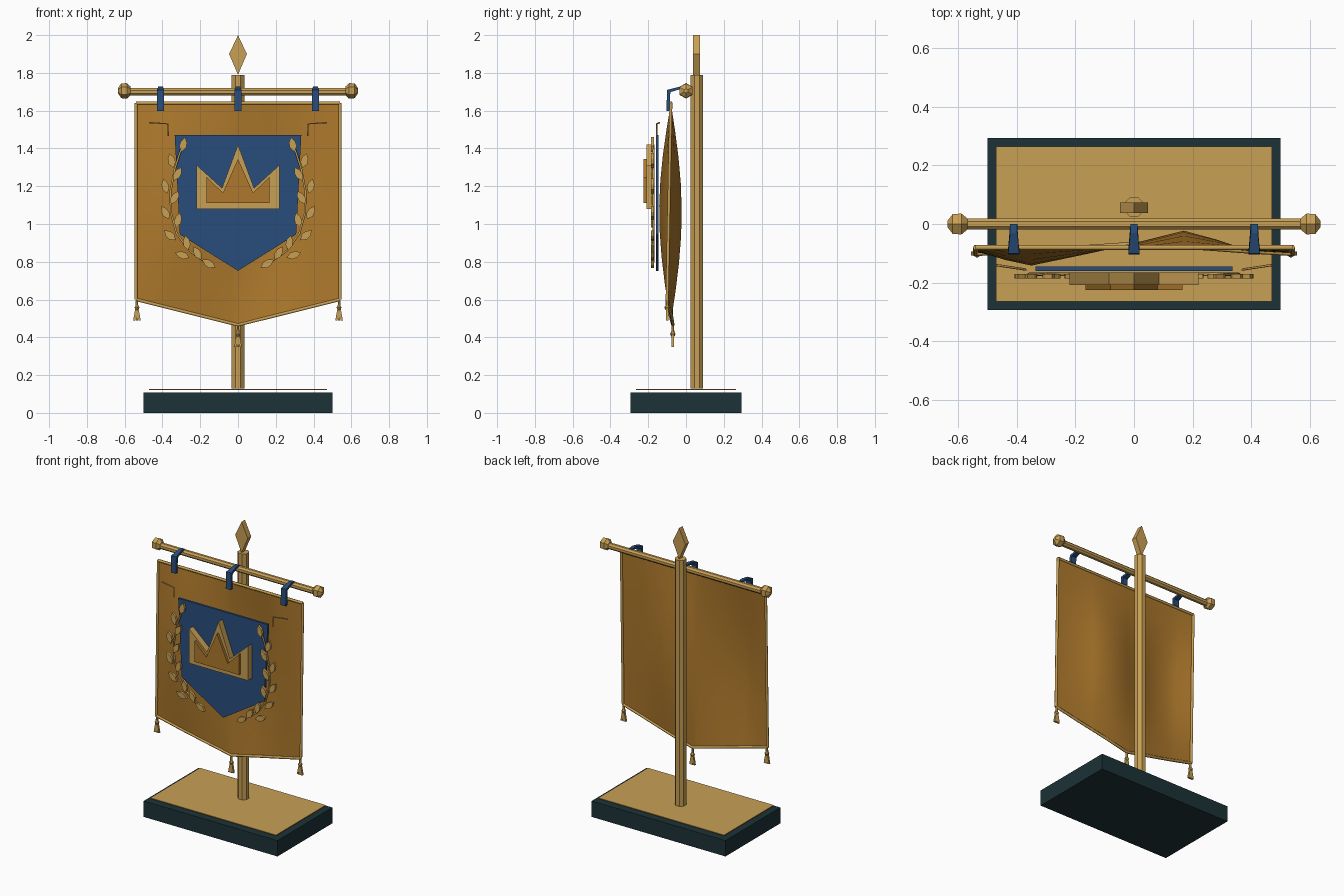
import bpy, bmesh, math
from mathutils import Vector

if "Cube" in bpy.data.objects:
    bpy.data.objects.remove(bpy.data.objects["Cube"])


def mat(name, rgb):
    m = bpy.data.materials.new(name)
    m.diffuse_color = (*rgb, 1)
    m.use_nodes = True
    m.node_tree.nodes["Principled BSDF"].inputs["Base Color"].default_value = m.diffuse_color
    return m


GOLD = mat("gold", (0.58, 0.35, 0.09))
CLOTH = mat("cloth", (0.42, 0.19, 0.025))
BLUE = mat("blue", (0.022, 0.075, 0.20))
DARK = mat("dark", (0.012, 0.032, 0.037))


def mesh(name, verts, faces, material, smooth=False):
    me = bpy.data.meshes.new(name)
    me.from_pydata(verts, [], faces)
    bm = bmesh.new()
    bm.from_mesh(me)
    bmesh.ops.recalc_face_normals(bm, faces=bm.faces)
    bm.to_mesh(me)
    bm.free()
    me.materials.append(material)
    for p in me.polygons:
        p.use_smooth = smooth
    ob = bpy.data.objects.new(name, me)
    bpy.context.collection.objects.link(ob)
    return ob


def box(name, x, y, z, material):
    return plate(name, [(x[0], z[0]), (x[1], z[0]), (x[1], z[1]), (x[0], z[1])], y[0], y[1], material)


def plate(name, outline, y0, y1, material):
    """Extrude an (x, z) outline from y0 to y1."""
    n = len(outline)
    verts = [(x, y, z) for y in (y0, y1) for x, z in outline]
    faces = [tuple(range(n)), tuple(range(n, 2 * n))]
    faces += [(i, (i + 1) % n, n + (i + 1) % n, n + i) for i in range(n)]
    return mesh(name, verts, faces, material)


def lathe(name, profile, sides, loc, material, axis="Z"):
    """Revolve a (radius, height) profile around z or x."""
    verts, faces = [], []
    for r, h in profile:
        for k in range(sides):
            a = 2 * math.pi * (k + 0.5) / sides
            c, s = r * math.cos(a), r * math.sin(a)
            v = (c, s, h) if axis == "Z" else (h, c, s)
            verts.append(tuple(Vector(v) + Vector(loc)))
    for j in range(len(profile) - 1):
        for k in range(sides):
            a, b = j * sides + k, j * sides + (k + 1) % sides
            faces.append((a, b, b + sides, a + sides))
    last = (len(profile) - 1) * sides
    faces += [tuple(range(sides)), tuple(range(last, last + sides))]
    return mesh(name, verts, faces, material)


def tube(name, pts, radius, material):
    cu = bpy.data.curves.new(name, "CURVE")
    cu.dimensions = "3D"
    cu.bevel_depth = radius
    cu.bevel_resolution = 1
    cu.use_fill_caps = True
    sp = cu.splines.new("POLY")
    sp.points.add(len(pts) - 1)
    for p, co in zip(sp.points, pts):
        p.co = (*co, 1)
    cu.materials.append(material)
    ob = bpy.data.objects.new(name, cu)
    bpy.context.collection.objects.link(ob)
    return ob


# Base, top plate, pole and finial
box("base", (-0.5, 0.5), (-0.293, 0.293), (0, 0.107), DARK)
box("base_top_plate", (-0.47, 0.47), (-0.265, 0.265), (0.121, 0.126), GOLD)
lathe("pole", [(0.036, 0.13), (0.036, 1.79)], 8, (0, 0.058, 0), GOLD)
plate("finial", [(0, 1.79), (0.047, 1.9), (0, 2.0), (-0.047, 1.9)], 0.037, 0.074, GOLD)

# Crossbar with end knobs
lathe("crossbar", [(0.021, -0.59), (0.021, 0.59)], 8, (0, 0, 1.7), GOLD, "X")
for s, side in ((-1, "left"), (1, "right")):
    lathe(side + "_knob", [(0.022, s * 0.568), (0.041, s * 0.588), (0.039, s * 0.618), (0.012, s * 0.636)],
          6, (0, 0, 1.705), GOLD, "X")

# Waving cloth: bulges forward on the left and backward on the right
COLS = [(-0.54, 0), (-0.44, -0.035), (-0.35, -0.057), (-0.2, -0.03), (-0.04, 0.0), (0, 0.01),
        (0.17, 0.057), (0.28, 0.03), (0.38, 0.0), (0.54, 0.0)]
ROWS = 8


def cloth_point(x, wave, t):
    side = abs(x) / 0.54
    bottom = 0.465 + 0.135 * side
    y = -0.08 * (1 - t) + t * (-0.07 - 0.03 * side)
    return (x, y + wave * math.sin(math.pi * t * 0.98), 1.64 + (bottom - 1.64) * t)


grid = [[cloth_point(x, w, j / ROWS) for x, w in COLS] for j in range(ROWS + 1)]
n = len(COLS)
mesh("cloth", [p for row in grid for p in row],
     [(j * n + i, j * n + i + 1, (j + 1) * n + i + 1, (j + 1) * n + i)
      for j in range(ROWS) for i in range(n - 1)], CLOTH, True)

# Gold trim along every cloth edge
tube("top_trim", grid[0], 0.009, GOLD)
tube("bottom_trim", grid[-1], 0.009, GOLD)
tube("left_trim", [r[0] for r in grid], 0.009, GOLD)
tube("right_trim", [r[-1] for r in grid], 0.009, GOLD)

# Tassels: a knot and three strands
for name, x, y, z in (("left", -0.535, -0.1, 0.6), ("centre", 0, -0.07, 0.46), ("right", 0.535, -0.1, 0.6)):
    lathe(name + "_tassel_knot", [(0.007, 0.005), (0.008, -0.03), (0.015, -0.042), (0.009, -0.055)], 6, (x, y, z), GOLD)
    for k in (-1, 0, 1):
        plate(f"{name}_tassel_strand", [(x + k * 0.005 - 0.004, z - 0.05), (x + k * 0.005 + 0.004, z - 0.05),
              (x + k * 0.014 + 0.006, z - 0.11), (x + k * 0.014 - 0.006, z - 0.11)], y - 0.007, y + 0.007, GOLD)

# Hanging straps bent over the bar
STRAP = [(-0.104, 1.598), (-0.1, 1.71), (-0.03, 1.728), (0.0, 1.726),
         (0.0, 1.715), (-0.03, 1.714), (-0.083, 1.698), (-0.087, 1.6)]
for name, x in (("left", -0.41), ("centre", 0), ("right", 0.41)):
    verts = [(x + s * (0.019 if y < -0.05 else 0.012), y, z) for s in (-1, 1) for y, z in STRAP]
    faces = [tuple(range(8)), tuple(range(8, 16))]
    faces += [(i, (i + 1) % 8, 8 + (i + 1) % 8, 8 + i) for i in range(8)]
    mesh(name + "_strap", verts, faces, BLUE)

# Shield
plate("shield", [(-0.335, 1.47), (0.335, 1.47), (0.308, 0.945), (0, 0.752), (-0.308, 0.945)], -0.16, -0.145, BLUE)

# Crown with a raised darker centre
CROWN = [(0, 1.42), (0.085, 1.19), (0.22, 1.313), (0.22, 1.08)]
INNER = [(0, 1.345), (0.08, 1.165), (0.166, 1.25), (0.166, 1.11)]
for name, half, y0, y1, m in (("crown", CROWN, -0.208, -0.166, GOLD), ("crown_centre", INNER, -0.225, -0.204, CLOTH)):
    plate(name, half + [(-x, z) for x, z in reversed(half[1:])], y0, y1, m)

# Laurel sprays and corner marks, mirrored left and right
LEAVES = [(0.29, 1.42, 105), (0.352, 1.335, 75), (0.32, 1.265, 120), (0.385, 1.2, 75), (0.335, 1.14, 120),
          (0.385, 1.06, 60), (0.318, 1.02, 105), (0.36, 0.94, 40), (0.272, 0.9, 80), (0.295, 0.835, 20),
          (0.215, 0.845, 60), (0.155, 0.79, 30)]
STEM = [(0.3, 1.4), (0.335, 1.29), (0.358, 1.17), (0.355, 1.06), (0.325, 0.95), (0.26, 0.86), (0.175, 0.80)]
for s, side in ((-1, "left"), (1, "right")):
    tube(side + "_laurel_stem", [(s * x, -0.172, z) for x, z in STEM], 0.006, GOLD)
    for x, z, deg in LEAVES:
        a = math.radians(deg)
        d, p = Vector((math.cos(a), math.sin(a))), Vector((-math.sin(a), math.cos(a)))
        shape = [(-0.041, 0), (-0.012, 0.019), (0.015, 0.017), (0.041, 0), (0.015, -0.017), (-0.012, -0.019)]
        pts = [Vector((x, z)) + d * u + p * v for u, v in shape]
        plate(side + "_laurel_leaf", [(s * q.x, q.y) for q in pts], -0.186, -0.17, GOLD)
    tube(side + "_corner_mark", [(s * 0.47, -0.14, 1.537), (s * 0.37, -0.155, 1.53), (s * 0.37, -0.155, 1.465)], 0.004, GOLD)
